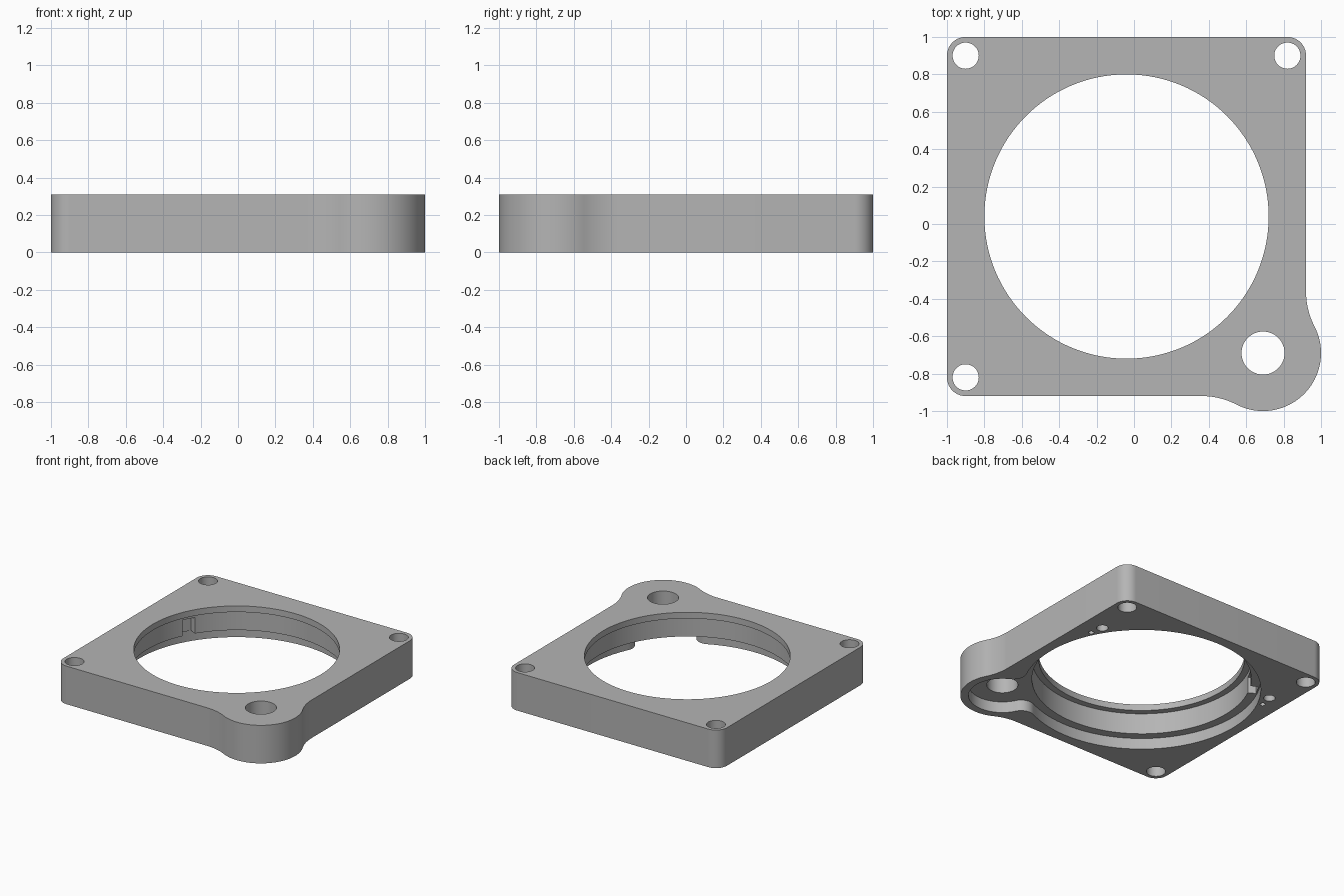
import bpy, bmesh, math
from mathutils import Matrix, Vector

old = bpy.data.objects.get("Cube")
if old:
    bpy.data.objects.remove(old, do_unlink=True)

H = 0.31                       # plate thickness
POCKET = 0.09                  # depth of the underside pocket
CENTRE = Vector((-0.04, 0.04))
BOSS = Vector((0.69, -0.69))

grey = bpy.data.materials.new("grey plastic")
grey.use_nodes = True
colour = (0.46, 0.46, 0.46, 1)
grey.diffuse_color = colour
grey.node_tree.nodes["Principled BSDF"].inputs["Base Color"].default_value = colour


def arc(centre, r, a0, a1, n=16):
    """Points along an arc, angles in degrees."""
    return [Vector((centre[0] + r * math.cos(math.radians(a0 + (a1 - a0) * i / n)),
                    centre[1] + r * math.sin(math.radians(a0 + (a1 - a0) * i / n))))
            for i in range(n + 1)]


def prism(name, outline, z0, z1):
    """Extrude a flat outline from z0 to z1."""
    bm = bmesh.new()
    face = bm.faces.new([bm.verts.new((p.x, p.y, z0)) for p in outline])
    top = bmesh.ops.extrude_face_region(bm, geom=[face])["geom"]
    bmesh.ops.translate(bm, vec=(0, 0, z1 - z0),
                        verts=[v for v in top if isinstance(v, bmesh.types.BMVert)])
    bmesh.ops.remove_doubles(bm, verts=bm.verts, dist=1e-5)
    bmesh.ops.recalc_face_normals(bm, faces=bm.faces)
    mesh = bpy.data.meshes.new(name)
    bm.to_mesh(mesh)
    bm.free()
    mesh.materials.append(grey)
    obj = bpy.data.objects.new(name, mesh)
    bpy.context.collection.objects.link(obj)
    return obj


def cut(target, name, outline, z0, z1):
    """Subtract a prism from the target."""
    cutter = prism(name, outline, z0, z1)
    cutter.hide_render = True
    mod = target.modifiers.new(name, "BOOLEAN")
    mod.operation = "DIFFERENCE"
    mod.solver = "EXACT"
    mod.object = cutter
    bpy.context.view_layer.objects.active = target
    bpy.ops.object.modifier_apply(modifier=mod.name)
    bpy.data.objects.remove(cutter, do_unlink=True)


def circle(centre, r, n=48):
    return arc(centre, r, 0, 360, n)[:-1]


# Square plate with a round boss blended into one corner
corner, boss_r, blend = 0.1, 0.31, 0.4
dx = 0.92 + blend - BOSS.x
dy = math.sqrt((boss_r + blend) ** 2 - dx ** 2)
t = math.degrees(math.atan2(dy, dx))
outline = (arc(BOSS, boss_r, -90 - t, t, 40)
           + arc(BOSS + Vector((dx, dy)), blend, 180 + t, 180)
           + arc((0.82, 0.9), corner, 0, 90)
           + arc((-0.9, 0.9), corner, 90, 180)
           + arc((-0.9, -0.82), corner, 180, 270)
           + arc(BOSS + Vector((-dy, -dx)), blend, 90, 90 - t))
plate = prism("mounting_plate", outline, 0, H)

# Underside pocket: ring counterbore joined to the boss recess by fillets
ring_r, recess_r, fillet = 0.88, 0.25, 0.1
d = (BOSS - CENTRE).length
a = (d * d + (ring_r + fillet) ** 2 - (recess_r + fillet) ** 2) / (2 * d)
h = math.sqrt((ring_r + fillet) ** 2 - a * a)
al = math.degrees(math.atan2(h, a))
be = math.degrees(math.atan2(h, d - a))
pocket = (arc((0, 0), ring_r, al, 360 - al, 110)
          + arc((a, -h), fillet, 180 - al, be, 10)
          + arc((d, 0), recess_r, be - 180, 180 - be, 32)
          + arc((a, h), fillet, -be, al - 180, 10))
turn = Matrix.Rotation(math.radians(-45), 2)
cut(plate, "underside_pocket", [turn @ p + CENTRE for p in pocket], -0.1, POCKET)

# Main bore with a thin lip left at the top
cut(plate, "main_bore", circle(CENTRE, 0.81, 128), -0.1, 0.26)
cut(plate, "lip_opening", circle(CENTRE, 0.76, 128), -0.1, H + 0.1)

# Through holes in the corners and the boss
for p in ((0.82, 0.9), (-0.9, 0.9), (-0.9, -0.82)):
    cut(plate, "corner_hole", circle(p, 0.07), -0.1, H + 0.1)
cut(plate, "boss_hole", circle(BOSS, 0.115), -0.1, H + 0.1)

# Blind screw and pin holes on the underside
for side in (-1, 1):
    cut(plate, "screw_hole", circle(CENTRE + Vector((side * 0.805, 0.508)), 0.043, 32), -0.1, 0.2)
    cut(plate, "pin_hole", circle(CENTRE + Vector((side * 0.826, 0.405)), 0.02, 24), -0.1, 0.12)

# Notch in the bore wall
spin = Matrix.Rotation(math.radians(151), 2)
notch = [Vector(p) for p in ((0.78, -0.05), (0.87, -0.05), (0.87, 0.05), (0.78, 0.05))]
cut(plate, "wall_notch", [spin @ p + CENTRE for p in notch], 0.05, 0.22)

bpy.ops.object.select_all(action="DESELECT")
plate.select_set(True)
bpy.context.view_layer.objects.active = plate
bpy.ops.object.shade_smooth_by_angle(angle=math.radians(30))
